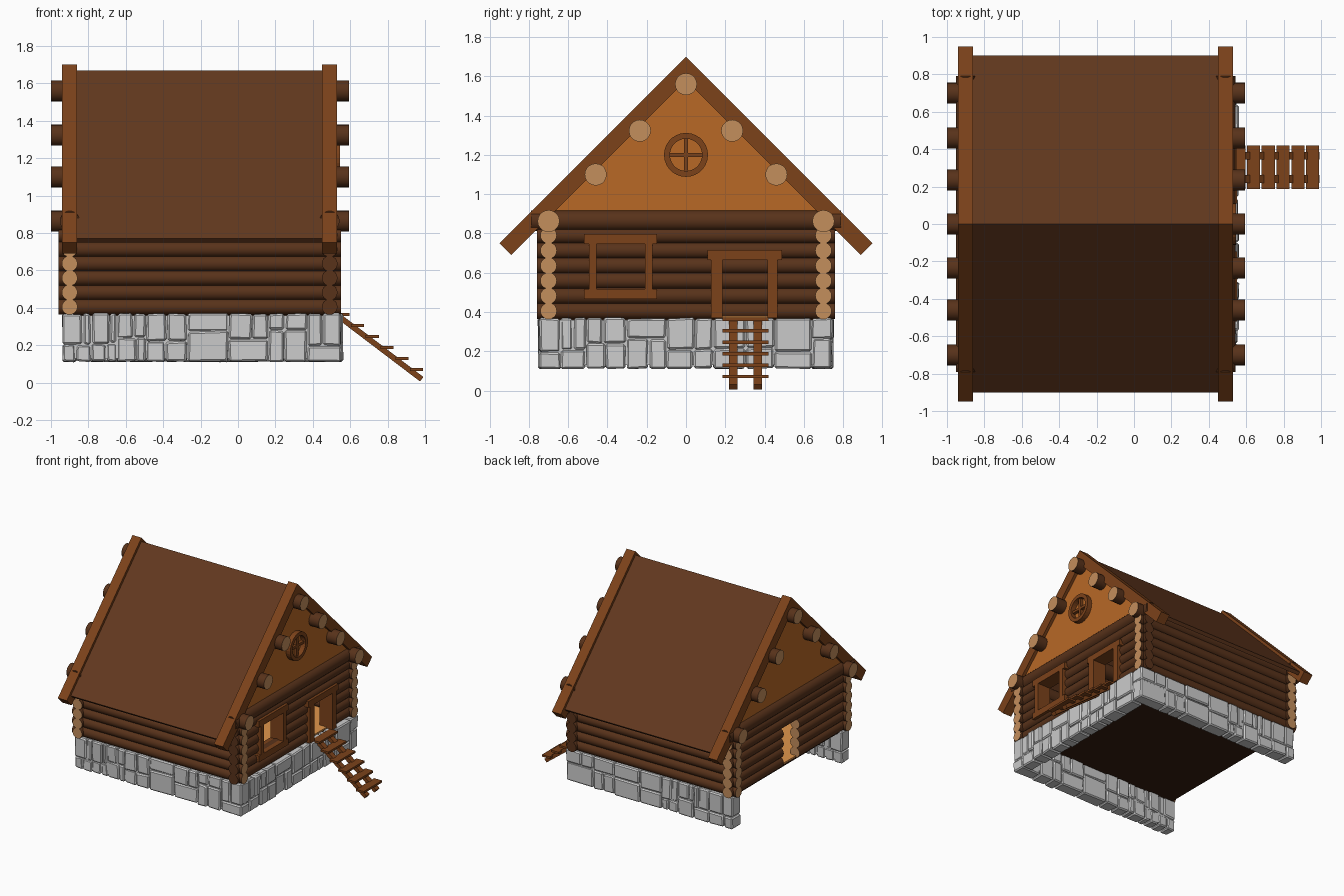
import bpy, bmesh, math, random
from mathutils import Matrix, Vector

if "Cube" in bpy.data.objects:
    bpy.data.objects.remove(bpy.data.objects["Cube"])

random.seed(4)


def mat(name, r, g, b):
    m = bpy.data.materials.new(name)
    lin = [((c / 255 + 0.055) / 1.055) ** 2.4 for c in (r, g, b)]
    m.diffuse_color = (*lin, 1)
    m.use_nodes = True
    m.node_tree.nodes["Principled BSDF"].inputs["Base Color"].default_value = m.diffuse_color
    return m


BARK = mat("bark", 88, 50, 26)
CUT = mat("cut_wood", 196, 142, 92)
ROOF = mat("roof_wood", 98, 56, 30)
TRIM = mat("trim_wood", 124, 66, 26)
GABLE = mat("gable_wood", 184, 104, 38)
FLOOR = mat("floor_wood", 226, 150, 76)
DARK = mat("underfloor_wood", 52, 29, 16)


def finish(bm, name, *mats):
    bmesh.ops.recalc_face_normals(bm, faces=bm.faces[:])
    me = bpy.data.meshes.new(name)
    bm.to_mesh(me)
    bm.free()
    for m in mats:
        me.materials.append(m)
    ob = bpy.data.objects.new(name, me)
    bpy.context.collection.objects.link(ob)
    return ob


def add_box(bm, x0, x1, y0, y1, z0, z1):
    c = Vector(((x0 + x1) / 2, (y0 + y1) / 2, (z0 + z1) / 2))
    s = Matrix.Diagonal((x1 - x0, y1 - y0, z1 - z0, 1))
    return bmesh.ops.create_cube(bm, size=1, matrix=Matrix.Translation(c) @ s)["verts"]


def boxes(name, m, *dims):
    bm = bmesh.new()
    for d in dims:
        add_box(bm, *d)
    return finish(bm, name, m)


def add_log(bm, axis, a0, a1, other, z, r):
    mid = (a0 + a1) / 2
    if axis == "x":
        mx = Matrix.Translation((mid, other, z)) @ Matrix.Rotation(math.pi / 2, 4, "Y")
    else:
        mx = Matrix.Translation((other, mid, z)) @ Matrix.Rotation(math.pi / 2, 4, "X")
    vs = bmesh.ops.create_cone(bm, cap_ends=True, segments=20, radius1=r, radius2=r,
                               depth=a1 - a0, matrix=mx)["verts"]
    for f in {f for v in vs for f in v.link_faces}:
        cap = len(f.verts) > 4
        f.material_index = int(cap)
        f.smooth = not cap


def prism(name, m, profile, *x_ranges):
    # y-z profile extruded along x
    bm = bmesh.new()
    for x0, x1 in x_ranges:
        f = bm.faces.new([bm.verts.new((x0, y, z)) for y, z in profile])
        new = bmesh.ops.extrude_face_region(bm, geom=[f])["geom"]
        bmesh.ops.translate(bm, vec=(x1 - x0, 0, 0),
                            verts=[v for v in new if isinstance(v, bmesh.types.BMVert)])
    return finish(bm, name, m)


def chevron(top, y_end, drop):
    # 45 degree roof section with square-cut eaves
    d = drop / 2
    half = [(y_end, top - y_end), (y_end - d, top - y_end - d)]
    return [(0, top), *half, (0, top - drop), *[(-y, z) for y, z in reversed(half)]]


LOG_Z = [0.405 + 0.077 * i for i in range(6)]
R = 0.042
BACK_X, DOOR_X = -0.90, 0.49

# long side walls
bm = bmesh.new()
for y in (-0.70, 0.70):
    for z in LOG_Z:
        add_log(bm, "x", -0.96, 0.55, y, z, R)
finish(bm, "side_wall_logs", BARK, CUT)


# end walls, with logs interrupted at openings (y0, y1, z0, z1)
def end_wall(name, x, openings, end_mat):
    bm = bmesh.new()
    for z in LOG_Z:
        y = -0.76
        for y0, y1, z0, z1 in openings:
            if z0 < z < z1:
                add_log(bm, "y", y, y0, x, z, R)
                y = y1
        add_log(bm, "y", y, 0.76, x, z, R)
    finish(bm, name, BARK, end_mat)


end_wall("door_wall_logs", DOOR_X, [(-0.475, -0.19, 0.5, 0.75), (0.155, 0.44, 0.3, 0.66)], BARK)
end_wall("back_wall_logs", BACK_X, [(-0.10, 0.10, 0.3, 0.66)], CUT)

# tie beams over the end walls
bm = bmesh.new()
for x in (BACK_X, DOOR_X):
    add_log(bm, "y", -0.79, 0.79, x, 0.865, 0.053)
finish(bm, "tie_beams", BARK, BARK)

# purlins under the roof
bm = bmesh.new()
for y, z in ((0, 1.56), (0.235, 1.323), (0.46, 1.10), (0.70, 0.863)):
    for s in ((1, -1) if y else (1,)):
        add_log(bm, "x", -1.0, 0.593, s * y, z, 0.056)
finish(bm, "purlins", BARK, CUT)

# roof, bargeboards and gables
prism("roof_panels", ROOF, chevron(1.67, 0.90, 0.04), (-0.86, 0.45))
prism("bargeboards", TRIM, chevron(1.70, 0.95, 0.12), (-0.94, -0.86), (0.45, 0.53))
prism("gables", GABLE, [(-0.70, 0.88), (0.70, 0.88), (0, 1.62)],
      (BACK_X - 0.015, BACK_X + 0.015), (DOOR_X - 0.015, DOOR_X + 0.015))

# round gable window: ring and cross
bm = bmesh.new()
rings = []
N = 28
for x, r in ((0.50, 0.082), (0.545, 0.082), (0.545, 0.112), (0.50, 0.112)):
    rings.append([bm.verts.new((x, r * math.cos(2 * math.pi * i / N),
                                1.20 + r * math.sin(2 * math.pi * i / N))) for i in range(N)])
for k in range(4):
    a, b = rings[k], rings[(k + 1) % 4]
    for i in range(N):
        j = (i + 1) % N
        bm.faces.new((a[i], a[j], b[j], b[i]))
add_box(bm, 0.50, 0.53, -0.085, 0.085, 1.19, 1.21)
add_box(bm, 0.50, 0.53, -0.01, 0.01, 1.115, 1.285)
finish(bm, "round_window", TRIM)

# square window and door frames
FX = (0.435, 0.552)
boxes("window_frame", TRIM,
      (*FX, -0.52, -0.147, 0.746, 0.797), (*FX, -0.52, -0.147, 0.466, 0.517),
      (*FX, -0.495, -0.455, 0.517, 0.746), (*FX, -0.21, -0.17, 0.517, 0.746))
boxes("door_frame", TRIM, (*FX, 0.11, 0.49, 0.665, 0.715),
      (*FX, 0.128, 0.185, 0.37, 0.665), (*FX, 0.415, 0.467, 0.37, 0.665))

# floor
boxes("floor_top", FLOOR, (-0.91, 0.50, -0.69, 0.69, 0.37, 0.38))
boxes("floor_underside", DARK, (-0.91, 0.50, -0.69, 0.69, 0.355, 0.37))

# stone foundation: three walls, open at the back
boxes("foundation_core", None, (-0.91, 0.54, -0.735, -0.65, 0.13, 0.36),
      (-0.91, 0.54, 0.65, 0.735, 0.13, 0.36), (0.46, 0.545, -0.7, 0.7, 0.13, 0.36))


def stone_wall(bm, axis, a0, a1, c):
    a = a0
    while a < a1 - 0.01:
        b = a + random.uniform(0.13, 0.24)
        if a1 - b < 0.10:
            b = a1
        cut = 0.24 + random.uniform(-0.045, 0.045)
        for z0, z1 in ((0.11, cut), (cut, 0.37)):
            m = (a + b) / 2 + random.uniform(-0.03, 0.03)
            parts = [(a, m), (m, b)] if random.random() < 0.45 else [(a, b)]
            for p, q in parts:
                t = 0.055 + random.uniform(-0.008, 0.004)
                p, q = p + 0.003, q - 0.003
                s = (p, q, c - t, c + t) if axis == "x" else (c - t, c + t, p, q)
                for v in add_box(bm, *s, z0 + 0.002, z1 - 0.002):
                    v.co += Vector([random.uniform(-0.004, 0.004) for _ in range(3)])
        a = b


bm = bmesh.new()
for y in (-0.693, 0.693):
    stone_wall(bm, "x", -0.94, 0.555, y)
stone_wall(bm, "y", -0.64, 0.64, 0.502)
stones = finish(bm, "foundation_stones")
bev = stones.modifiers.new("bevel", "BEVEL")
bev.width = 0.009
bev.segments = 1

# entrance ladder: two slanted rails and level treads
bm = bmesh.new()
slope = math.atan2(-0.33, 0.435)
for y in (0.24, 0.365):
    mx = (Matrix.Translation((0.765, y, 0.183)) @ Matrix.Rotation(-slope, 4, "Y")
          @ Matrix.Diagonal((0.545, 0.042, 0.03, 1)))
    bmesh.ops.create_cube(bm, size=1, matrix=mx)
finish(bm, "ladder_rails", TRIM)
boxes("ladder_treads", TRIM, *[(0.525 + 0.079 * i, 0.595 + 0.079 * i, 0.187, 0.42,
                                0.355 - 0.0585 * i, 0.371 - 0.0585 * i) for i in range(6)])
